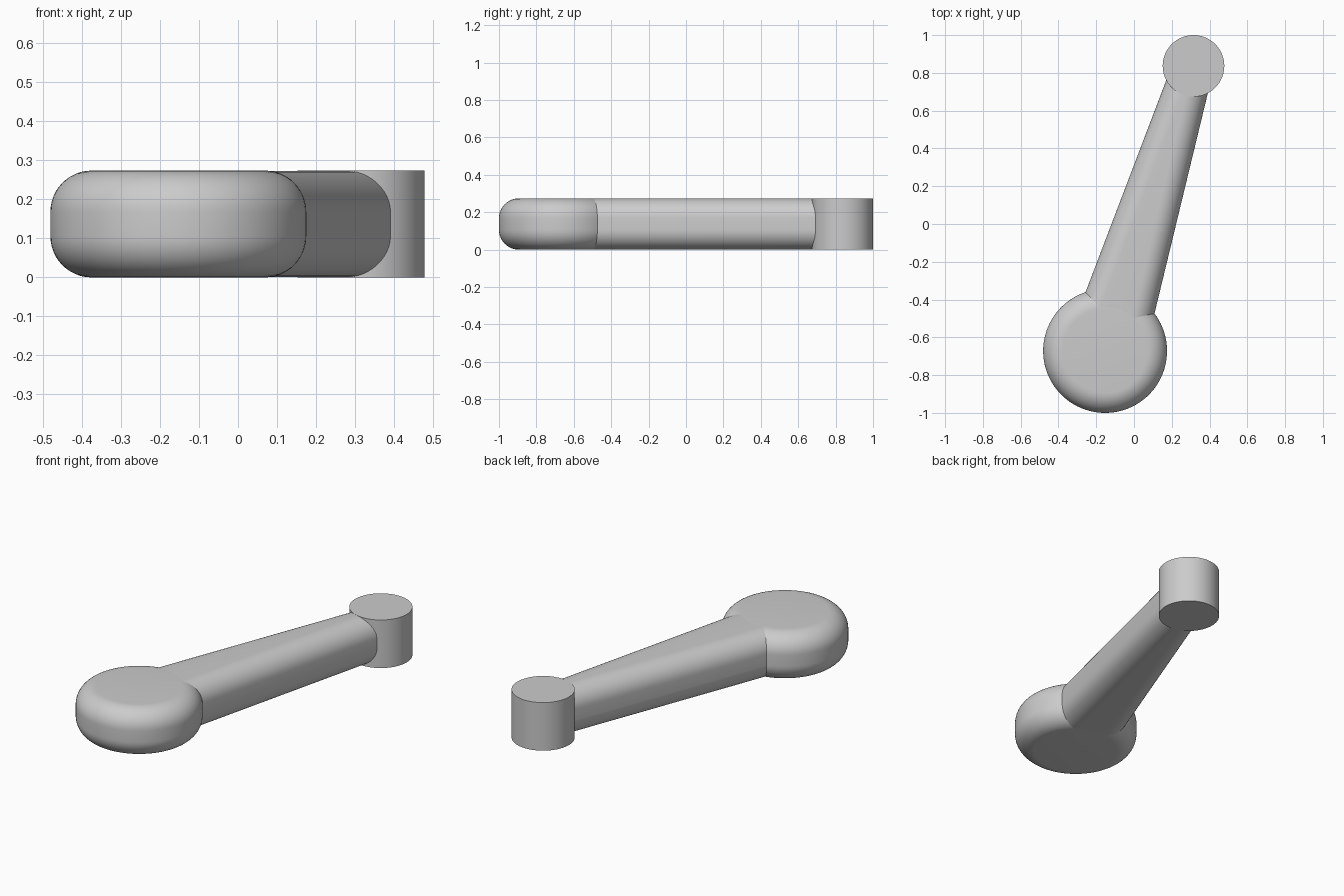
import bpy, bmesh
from math import sin, cos, pi, radians
from mathutils import Vector

cube = bpy.data.objects.get("Cube")
if cube:
    bpy.data.objects.remove(cube, do_unlink=True)

HEIGHT = 0.274
FILLET = 0.106
HUB, HUB_R = Vector((-0.153, -0.672, 0)), 0.328
PIN, PIN_R = Vector((0.315, 0.837, 0)), 0.163

grey = bpy.data.materials.new("light grey")
grey.use_nodes = True
grey.diffuse_color = (0.6, 0.6, 0.6, 1)
grey.node_tree.nodes["Principled BSDF"].inputs["Base Color"].default_value = (0.6, 0.6, 0.6, 1)


def loft(name, rings):
    """Skin closed rings of points and cap both ends."""
    bm = bmesh.new()
    loops = [[bm.verts.new(p) for p in ring] for ring in rings]
    for a, b in zip(loops, loops[1:]):
        for i in range(len(a)):
            j = (i + 1) % len(a)
            bm.faces.new((a[i], a[j], b[j], b[i]))
    bm.faces.new(loops[0])
    bm.faces.new(loops[-1])
    bmesh.ops.recalc_face_normals(bm, faces=bm.faces)
    mesh = bpy.data.meshes.new(name)
    bm.to_mesh(mesh)
    bm.free()
    mesh.materials.append(grey)
    obj = bpy.data.objects.new(name, mesh)
    bpy.context.collection.objects.link(obj)
    bpy.ops.object.select_all(action='DESELECT')
    obj.select_set(True)
    bpy.context.view_layer.objects.active = obj
    bpy.ops.object.shade_smooth_by_angle(angle=radians(30))
    return obj


def rounded_side(half_width, steps=12, inset=0):
    """Half section from bottom to top with filleted corners."""
    f = FILLET
    low = [(half_width - f + f * sin(t), f - f * cos(t) + inset)
           for t in (pi / 2 * k / steps for k in range(steps + 1))]
    return low + [(x, HEIGHT - z) for x, z in reversed(low)]


def disc(name, centre, profile, sides=96):
    loft(name, [[centre + Vector((r * cos(a), r * sin(a), z))
                 for a in (2 * pi * i / sides for i in range(sides))]
                for r, z in profile])


# Filleted large hub and plain small pin
disc("hub", HUB, rounded_side(HUB_R))
disc("pin", PIN, [(PIN_R, 0), (PIN_R, HEIGHT)])

# Tapered arm with filleted long edges, running from hub centre to pin centre
axis = (PIN - HUB).normalized()
across = Vector((axis.y, -axis.x, 0))


def arm_section(centre, half_width):
    right = rounded_side(half_width, inset=0.0005)
    outline = right + [(-x, z) for x, z in reversed(right)]
    return [centre + across * x + Vector((0, 0, z)) for x, z in outline]


loft("arm", [arm_section(HUB, 0.208), arm_section(PIN, 0.108)])
